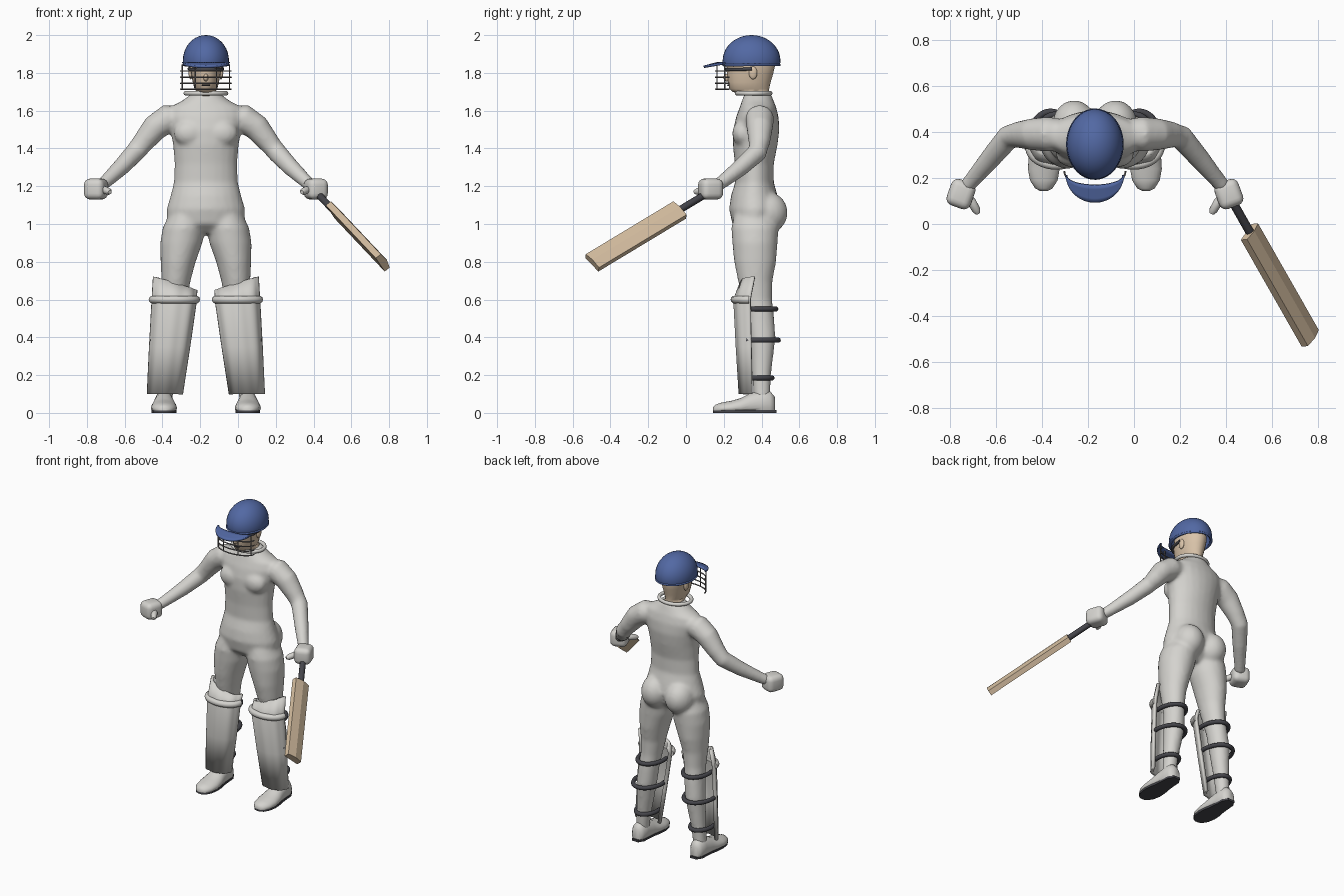
import bpy, bmesh, math
from mathutils import Vector, Matrix

if "Cube" in bpy.data.objects:
    bpy.data.objects.remove(bpy.data.objects["Cube"])

CX = -0.17  # body centre line


def material(name, r, g, b):
    m = bpy.data.materials.new(name)
    m.diffuse_color = (r, g, b, 1)
    m.use_nodes = True
    m.node_tree.nodes["Principled BSDF"].inputs["Base Color"].default_value = m.diffuse_color
    return m


WHITE = material("off_white", 0.66, 0.65, 0.62)
BLUE = material("helmet_blue", 0.085, 0.14, 0.37)
SKIN = material("skin", 0.70, 0.55, 0.40)
WOOD = material("willow_wood", 0.66, 0.51, 0.35)
DARK = material("dark_rubber", 0.06, 0.06, 0.07)
STEEL = material("grille_steel", 0.16, 0.15, 0.15)


def finish(name, bm, mat, angle=40):
    bmesh.ops.recalc_face_normals(bm, faces=bm.faces)
    me = bpy.data.meshes.new(name)
    bm.to_mesh(me)
    bm.free()
    me.materials.append(mat)
    ob = bpy.data.objects.new(name, me)
    bpy.context.collection.objects.link(ob)
    bpy.context.view_layer.objects.active = ob
    ob.select_set(True)
    bpy.ops.object.shade_smooth_by_angle(angle=math.radians(angle))
    ob.select_set(False)
    return ob


def oval(c, u, v, n=24):
    return [Vector(c) + Vector(u) * math.cos(a) + Vector(v) * math.sin(a)
            for a in (2 * math.pi * i / n for i in range(n))]


def loft(bm, rings):
    vs = [[bm.verts.new(p) for p in r] for r in rings]
    n = len(vs[0])
    for a, b in zip(vs, vs[1:]):
        for i in range(n):
            bm.faces.new((a[i], a[(i + 1) % n], b[(i + 1) % n], b[i]))
    bm.faces.new(vs[0][::-1])
    bm.faces.new(vs[-1])


def column(bm, rows, s=1):
    """Upright loft; rows are (z, dx, half width, front y, back y)."""
    loft(bm, [oval((CX + s * dx, (f + b) / 2, z), (rx, 0, 0), (0, (b - f) / 2, 0))
              for z, dx, rx, f, b in rows])


def limb(bm, rows, s):
    """Round limb along a path; rows are (dx, y, z, radius)."""
    pts = [Vector((CX + s * r[0], r[1], r[2])) for r in rows]
    rings = []
    for i, p in enumerate(pts):
        d = (pts[min(i + 1, len(pts) - 1)] - pts[max(i - 1, 0)]).normalized()
        u = d.cross(Vector((0, 0, 1))).normalized()
        rings.append(oval(p, u * rows[i][3], d.cross(u) * rows[i][3], 20))
    loft(bm, rings)


def ball(bm, c, r):
    bmesh.ops.create_uvsphere(bm, u_segments=32, v_segments=20, radius=1,
                              matrix=Matrix.Translation(c) @ Matrix.Diagonal((*r, 1)))


def wire(name, pts, r, mat, closed=False):
    cu = bpy.data.curves.new(name, 'CURVE')
    cu.dimensions = '3D'
    cu.bevel_depth, cu.bevel_resolution = r, 3
    cu.use_fill_caps = True
    sp = cu.splines.new('POLY')
    sp.points.add(len(pts) - 1)
    for q, p in zip(sp.points, pts):
        q.co = (*p, 1)
    sp.use_cyclic_u, sp.use_smooth = closed, True
    cu.materials.append(mat)
    ob = bpy.data.objects.new(name, cu)
    bpy.context.collection.objects.link(ob)


def arc(cx, cy, z, rx, ry, a0, a1, n=24):
    return [(cx + rx * math.cos(a), cy + ry * math.sin(a), z)
            for a in (math.radians(a0 + (a1 - a0) * i / n) for i in range(n + 1))]


def sheet(name, rows, mat, thick):
    bm = bmesh.new()
    vs = [[bm.verts.new(p) for p in r] for r in rows]
    for a, b in zip(vs, vs[1:]):
        for i in range(len(a) - 1):
            bm.faces.new((a[i], a[i + 1], b[i + 1], b[i]))
    ob = finish(name, bm, mat)
    mod = ob.modifiers.new("thickness", 'SOLIDIFY')
    mod.thickness, mod.offset = thick, 0


# Clothed body: torso, legs and arms fused into one smooth skin
bm = bmesh.new()
column(bm, [(0.95, 0, .08, .30, .42), (1.0, 0, .205, .245, .47), (1.08, 0, .208, .228, .50),
            (1.15, 0, .187, .238, .485), (1.22, 0, .170, .260, .465), (1.32, 0, .166, .258, .465),
            (1.42, 0, .174, .248, .485), (1.50, 0, .19, .250, .495), (1.57, 0, .21, .266, .49),
            (1.62, 0, .19, .285, .477), (1.65, 0, .13, .295, .465), (1.69, 0, .075, .31, .45)])
for s in (-1, 1):
    column(bm, [(1.07, .10, .085, .26, .46), (.98, .117, .112, .24, .49), (.90, .130, .112, .245, .485),
                (.80, .147, .093, .255, .477), (.70, .158, .077, .275, .458), (.60, .165, .066, .30, .456),
                (.50, .175, .063, .325, .467), (.40, .185, .063, .335, .474), (.30, .195, .056, .345, .462),
                (.20, .207, .047, .35, .45), (.06, .22, .042, .36, .445)], s)
    ball(bm, (CX + s * .09, .43, 1.06), (.095, .108, .11))
    ball(bm, (CX + s * .085, .30, 1.48), (.085, .055, .07))
    limb(bm, [(.12, .39, 1.565, .06), (.20, .39, 1.558, .076), (.27, .39, 1.51, .070),
              (.33, .388, 1.435, .058), (.375, .378, 1.38, .053), (.45, .29, 1.30, .046),
              (.53, .195, 1.225, .036), (.56, .16, 1.20, .034)], s)
body = finish("body", bm, WHITE, 180)
rm = body.modifiers.new("fuse", 'REMESH')
rm.mode, rm.voxel_size, rm.use_smooth_shade = 'VOXEL', 0.011, True
sm = body.modifiers.new("soften", 'SMOOTH')
sm.factor, sm.iterations = 0.5, 8

for s, side in ((-1, "right"), (1, "left")):
    # Shoe and its sole
    shoe = [(.143, .015, .03), (.155, .038, .043), (.19, .06, .055), (.24, .069, .064), (.29, .066, .078),
            (.34, .056, .104), (.40, .05, .12), (.445, .047, .115), (.47, .03, .085)]
    fx = CX + s * .222
    bm = bmesh.new()
    loft(bm, [[Vector((p.x, p.y, max(p.z, .012))) for p in
               oval((fx, y, h * .4), (w, 0, 0), (0, 0, h * .6))] for y, w, h in shoe])
    finish(side + "_shoe", bm, WHITE, 60)
    bm = bmesh.new()
    loft(bm, [[Vector((fx + i * w, y, z)) for i, z in ((-1, 0), (1, 0), (1, .014), (-1, .014))]
              for y, w in [(a, b * .95) for a, b, _ in shoe] + [(.48, .025)]])
    finish(side + "_sole", bm, DARK)

    # Leg pad: fluted curved shell, rising on the outer side
    rows = []
    for z, dx, hw, back, depth, rise in ((.10, .217, .084, .352, .062, 0), (.35, .192, .097, .347, .072, 0),
                                         (.60, .167, .108, .342, .080, 0), (.685, .163, .105, .365, .07, .035)):
        row = []
        for i in range(33):
            a = math.pi * i / 32
            k = 1 + .025 * math.cos(8 * a)
            row.append((CX + s * (dx + hw * k * math.cos(a)),
                        back - depth * k * math.sin(a) ** .8, z + rise * math.cos(a)))
        rows.append(row)
    sheet(side + "_leg_pad", rows, WHITE, .02)
    # Knee roll
    wire(side + "_knee_roll", arc(CX + s * .167, .335, .60, .115, .078, 180, 360), .021, WHITE)
    # Straps behind the leg
    for z, dx, rx, back in ((.55, .173, .082, .475), (.385, .193, .092, .488), (.185, .207, .066, .455)):
        wire(side + "_pad_strap", arc(CX + s * dx, .355, z, rx, back - .355, -15, 195), .014, DARK)

    # Glove with thumb
    bm = bmesh.new()
    bmesh.ops.create_cube(bm, size=1, matrix=Matrix.Translation((CX + s * .582, .13, 1.185)) @
                          Matrix.Rotation(s * math.radians(20), 4, 'Z') @ Matrix.Diagonal((.11, .12, .11, 1)))
    bmesh.ops.bevel(bm, geom=bm.edges[:], offset=.032, segments=4, profile=.5, affect='EDGES')
    finish(side + "_glove", bm, WHITE, 60)
    bm = bmesh.new()
    limb(bm, [(.565, .13, 1.185, .016), (.535, .095, 1.18, .02), (.515, .06, 1.172, .018),
              (.508, .045, 1.168, .010)], s)
    finish(side + "_thumb", bm, WHITE, 60)

# Bat: tapered handle and wedge blade with a thicker middle back
a, b = Vector((.5025, -.033, 1.075)), Vector((.767, -.497, .795))
d = (b - a).normalized()
w = Vector((.04, .06, -.06))
w = (w - d * w.dot(d)).normalized()
t = d.cross(w).normalized()
bm = bmesh.new()
loft(bm, [[p + w * i + t * j for i, j in ((-.055, -.018), (.055, -.018), (.055, .016), (0, .026), (-.055, .016))]
          for p in (a, a.lerp(b, .7), b)])
finish("bat_blade", bm, WOOD, 20)
wire("bat_handle", [a - d * .22, a + d * .01], .019, DARK)

# Head, nose, ears and neck
bm = bmesh.new()
column(bm, [(1.62, 0, .066, .32, .44), (1.685, 0, .062, .305, .44), (1.70, 0, .05, .245, .44),
            (1.715, 0, .06, .23, .44), (1.75, 0, .069, .222, .448), (1.79, 0, .077, .217, .46),
            (1.84, 0, .084, .213, .472), (1.90, 0, .08, .23, .46), (1.94, 0, .05, .28, .42)])
ball(bm, (CX, .218, 1.775), (.013, .02, .02))
for s in (-1, 1):
    ball(bm, (CX + s * .08, .355, 1.80), (.012, .022, .034))
finish("head", bm, SKIN, 70)
wire("mouth", arc(CX, .30, 1.735, .06, .078, 250, 290, 8), .004, DARK)
wire("eye_shield", [(CX - .088, .35, 1.822)] + arc(CX, .31, 1.818, .085, .096, 190, 350) +
     [(CX + .088, .35, 1.822)], .009, DARK)

# Collar ring
wire("collar", arc(CX, .358, 1.692, .107, .088, 0, 352, 44), .012, WHITE, True)

# Helmet shell, rim and peak
bm = bmesh.new()
ball(bm, (CX, .347, 1.865), (.122, .153, .135))
bmesh.ops.bisect_plane(bm, geom=bm.verts[:] + bm.edges[:] + bm.faces[:], plane_co=(0, .347, 1.836),
                       plane_no=(0, .02, -1), clear_outer=True)
helmet = finish("helmet_shell", bm, BLUE, 60)
helmet.modifiers.new("thickness", 'SOLIDIFY').thickness = .012
wire("helmet_rim", arc(CX, .347, 1.842, .118, .148, 0, 352, 44), .007, BLUE, True)
peak = []
for k in range(5):
    q = k / 4
    peak.append([(CX + .124 * math.cos(u), .212 - (.042 + .076 * q) * math.sin(u),
                  1.852 - .020 * q * math.sin(u)) for u in (math.pi * i / 32 for i in range(33))])
sheet("helmet_peak", peak, BLUE, .013)

# Face grille
for z in (1.81, 1.777, 1.745, 1.714):
    wire("grille_bar", arc(CX, .23, z, .133, .073, 180, 360), .004, STEEL)
for ang in (200, 245, 295, 340):
    x, y, _ = arc(CX, .23, 0, .133, .073, ang, ang, 1)[0]
    wire("grille_upright", [(x, y, 1.712), (x, y, 1.845)], .0035, STEEL)
